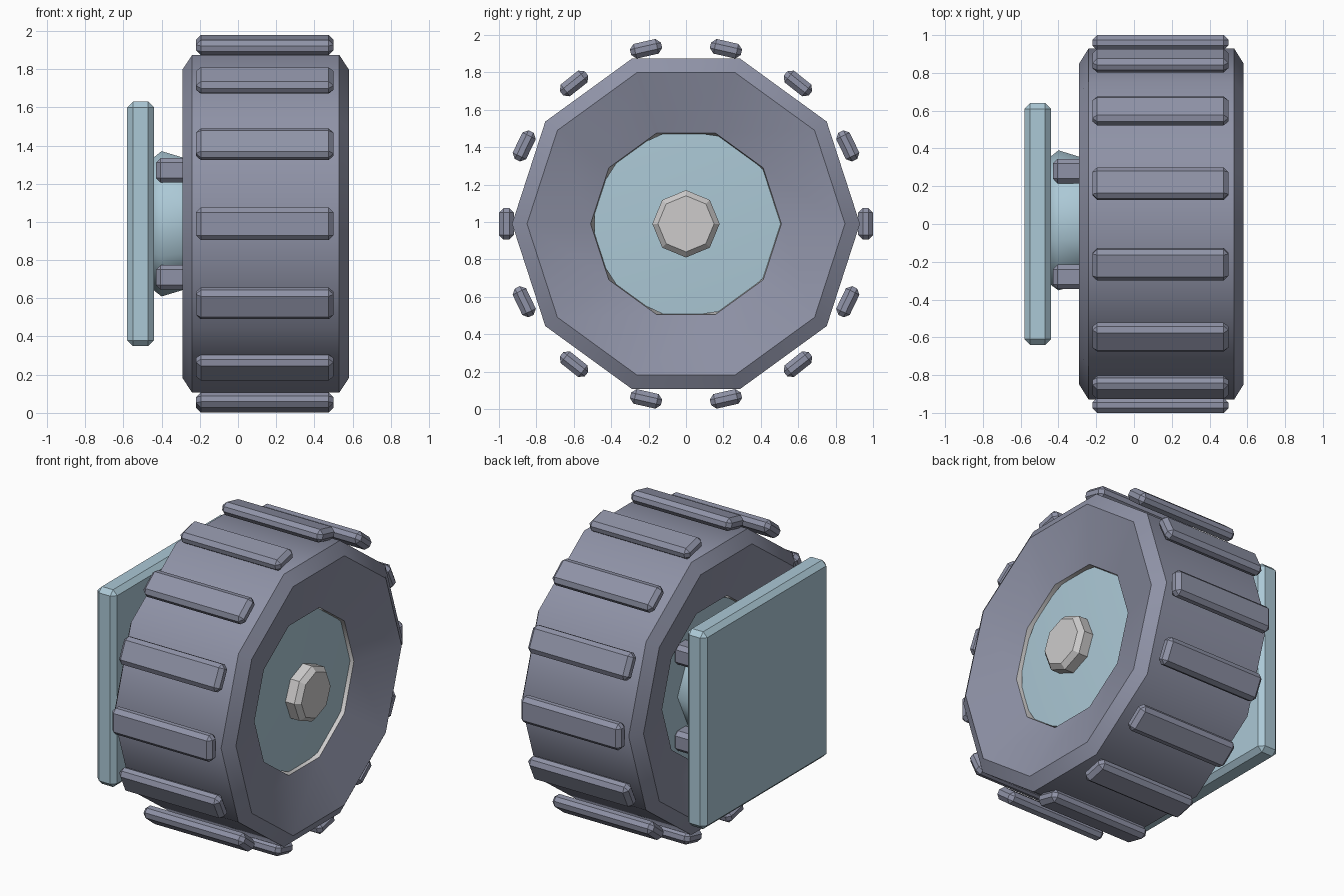
import bpy, bmesh, math
from mathutils import Matrix, Vector

if "Cube" in bpy.data.objects:
    bpy.data.objects.remove(bpy.data.objects["Cube"])

CZ = 0.99  # wheel axis height


def material(name, rgb):
    m = bpy.data.materials.new(name)
    m.diffuse_color = (*rgb, 1)
    m.use_nodes = True
    m.node_tree.nodes["Principled BSDF"].inputs["Base Color"].default_value = m.diffuse_color
    return m


RUBBER = material("slate grey", (0.275, 0.29, 0.385))
BLUE = material("pale blue", (0.41, 0.58, 0.67))
STEEL = material("light grey", (0.61, 0.60, 0.60))


def finish(name, bm, mats, smooth=None):
    bmesh.ops.recalc_face_normals(bm, faces=bm.faces[:])
    me = bpy.data.meshes.new(name)
    bm.to_mesh(me)
    bm.free()
    for m in mats:
        me.materials.append(m)
    ob = bpy.data.objects.new(name, me)
    bpy.context.collection.objects.link(ob)
    if smooth:
        bpy.ops.object.select_all(action='DESELECT')
        bpy.context.view_layer.objects.active = ob
        ob.select_set(True)
        bpy.ops.object.shade_smooth_by_angle(angle=math.radians(smooth))
    return ob


def lathe(profile, sides, closed=False):
    """Spin (x, radius) points about the wheel axis; first vertex points to +y."""
    bm = bmesh.new()
    rings = []
    for x, r in profile:
        if r == 0:
            rings.append([bm.verts.new((x, 0, CZ))] * sides)
        else:
            rings.append([bm.verts.new((x, r * math.cos(math.tau * i / sides),
                                        CZ + r * math.sin(math.tau * i / sides)))
                          for i in range(sides)])
    pairs = list(zip(rings, rings[1:]))
    if closed:
        pairs.append((rings[-1], rings[0]))
    for a, b in pairs:
        for i in range(sides):
            j = (i + 1) % sides
            quad = list(dict.fromkeys((a[i], a[j], b[j], b[i])))
            bm.faces.new(quad)
    return bm


def block(name, size, matrix, bevel, mat):
    bm = bmesh.new()
    bmesh.ops.create_cube(bm, size=1)
    bmesh.ops.scale(bm, vec=size, verts=bm.verts[:])
    bmesh.ops.bevel(bm, geom=bm.edges[:], offset=bevel, segments=1, affect='EDGES')
    bmesh.ops.transform(bm, matrix=matrix, verts=bm.verts[:])
    return finish(name, bm, [mat])


# Tire: ten sides, dished sidewalls, light grey lining in the hole
bm = lathe([(-0.29, 0.85), (-0.24, 0.93), (0.53, 0.93), (0.58, 0.85),
            (0.475, 0.51), (0.36, 0.49), (-0.07, 0.49), (-0.185, 0.51)], 10, True)
for f in bm.faces:
    if all(math.hypot(v.co.y, v.co.z - CZ) < 0.52 for v in f.verts):
        f.material_index = 1
finish("tire", bm, [RUBBER, STEEL], 40)

# Treads: fourteen bevelled bars around the tire
for i in range(14):
    rot = Matrix.Rotation(math.tau * i / 14, 4, 'X')
    m = Matrix.Translation((0.14, 0, CZ)) @ rot @ Matrix.Translation((0, 0.96, 0))
    block(f"tread_{i + 1}", Vector((0.72, 0.08, 0.17)), m, 0.025, RUBBER)

# Hub: eleven sides with a slightly domed front
finish("hub", lathe([(-0.16, 0), (-0.16, 0.51), (0.45, 0.51), (0.475, 0)], 11), [BLUE], 40)

# Axle nut: eight sides, chamfered front
finish("axle_nut", lathe([(0.42, 0), (0.42, 0.18), (0.53, 0.18), (0.56, 0.15), (0.56, 0)], 8),
       [STEEL])

# Tapered mount behind the hub
finish("mount_drum", lathe([(-0.45, 0), (-0.45, 0.35), (-0.40, 0.39),
                            (-0.14, 0.31), (-0.14, 0)], 7), [BLUE], 53)

# Four lugs around the mount
for n, (sy, sz) in enumerate([(1, 1), (1, -1), (-1, 1), (-1, -1)]):
    m = Matrix.Translation((-0.285, sy * 0.28, CZ + sz * 0.28))
    block(f"mount_lug_{n + 1}", Vector((0.29, 0.13, 0.13)), m, 0.025, RUBBER)

# Square mounting plate
block("mounting_plate", Vector((0.14, 1.28, 1.28)),
      Matrix.Translation((-0.51, 0, CZ)), 0.03, BLUE)
